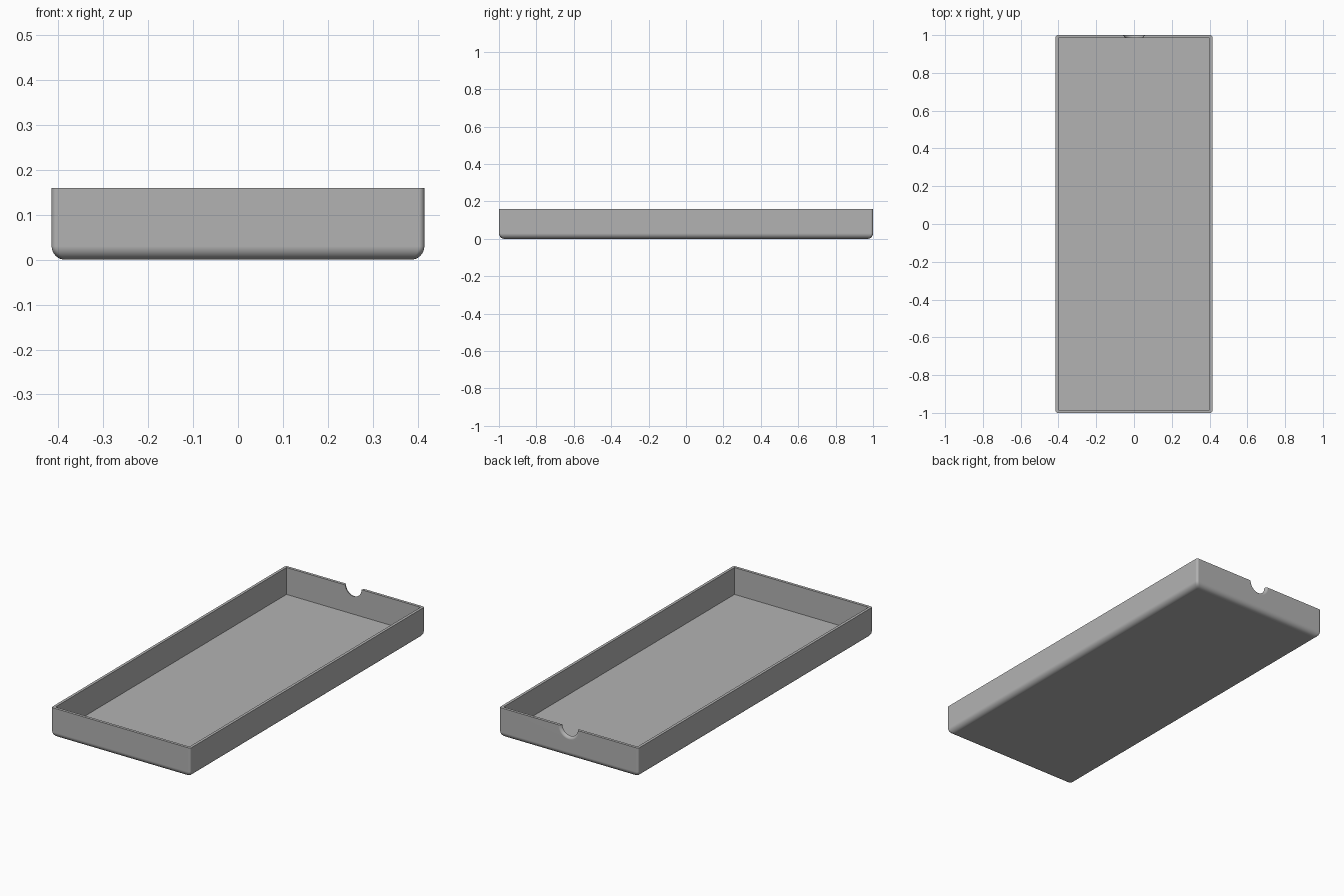
import bpy
import bmesh
from math import sin, cos, pi, radians

if "Cube" in bpy.data.objects:
    bpy.data.objects.remove(bpy.data.objects["Cube"], do_unlink=True)

HX, HY, H = 0.415, 1.0, 0.16      # half width, half length, height
WALL = 0.015
CORNER, FILLET = 0.012, 0.03      # upright corner and bottom edge radii
NOTCH = 0.048                     # thumb notch radius on the inside

grey = bpy.data.materials.new("grey_plastic")
grey.use_nodes = True
COLOUR = (0.45, 0.45, 0.45, 1)
grey.diffuse_color = COLOUR
grey.node_tree.nodes["Principled BSDF"].inputs["Base Color"].default_value = COLOUR


def loft(name, loops):
    """Skin closed loops of points into a capped solid."""
    bm = bmesh.new()
    rings = [[bm.verts.new(p) for p in loop] for loop in loops]
    n = len(rings[0])
    for a, b in zip(rings, rings[1:]):
        for i in range(n):
            j = (i + 1) % n
            bm.faces.new((a[i], a[j], b[j], b[i]))
    bm.faces.new(rings[0][::-1])
    bm.faces.new(rings[-1])
    bmesh.ops.recalc_face_normals(bm, faces=bm.faces)
    mesh = bpy.data.meshes.new(name)
    bm.to_mesh(mesh)
    bm.free()
    mesh.materials.append(grey)
    obj = bpy.data.objects.new(name, mesh)
    bpy.context.collection.objects.link(obj)
    return obj


def rounded_rect(inset, z, r=CORNER, steps=6):
    points = []
    for k, (sx, sy) in enumerate([(1, 1), (-1, 1), (-1, -1), (1, -1)]):
        for s in range(steps + 1):
            a = (k + s / steps) * pi / 2
            points.append((sx * (HX - inset - r) + r * cos(a),
                           sy * (HY - inset - r) + r * sin(a), z))
    return points


def circle_about_y(r, y, sides=48):
    return [(r * cos(2 * pi * i / sides), y, H + r * sin(2 * pi * i / sides))
            for i in range(sides)]


# Outer body with rounded bottom edge
loops = []
for i in range(9):
    a = i / 8 * pi / 2
    loops.append(rounded_rect(FILLET * (1 - sin(a)), FILLET * (1 - cos(a))))
loops.append(rounded_rect(0, H))
tray = loft("tray", loops)

# Square-cornered cavity
ix, iy = HX - WALL, HY - WALL
cavity = loft("cavity_cutter", [[(-ix, -iy, z), (ix, -iy, z), (ix, iy, z), (-ix, iy, z)]
                                for z in (WALL, H + 0.1)])

# Thumb notch in the back wall, flared towards the outside
flare = WALL + 0.0001
profile = [(NOTCH, HY - 0.05)]
for i in range(9):
    a = i / 8 * pi / 2
    profile.append((NOTCH + flare * (1 - cos(a)), HY - WALL + flare * sin(a)))
profile.append((NOTCH + flare, HY + 0.03))
notch = loft("notch_cutter", [circle_about_y(r, y) for r, y in profile])

# Cut, then remove the cutters
bpy.ops.object.select_all(action='DESELECT')
bpy.context.view_layer.objects.active = tray
tray.select_set(True)
for cutter in (cavity, notch):
    cutter.hide_render = True
    mod = tray.modifiers.new(cutter.name, 'BOOLEAN')
    mod.operation = 'DIFFERENCE'
    mod.solver = 'EXACT'
    mod.object = cutter
    bpy.ops.object.modifier_apply(modifier=mod.name)
    bpy.data.objects.remove(cutter, do_unlink=True)

# Smooth fillets, flat walls
bpy.ops.object.shade_smooth_by_angle(angle=radians(30))
weighted = tray.modifiers.new("flat_walls", 'WEIGHTED_NORMAL')
weighted.keep_sharp = True
